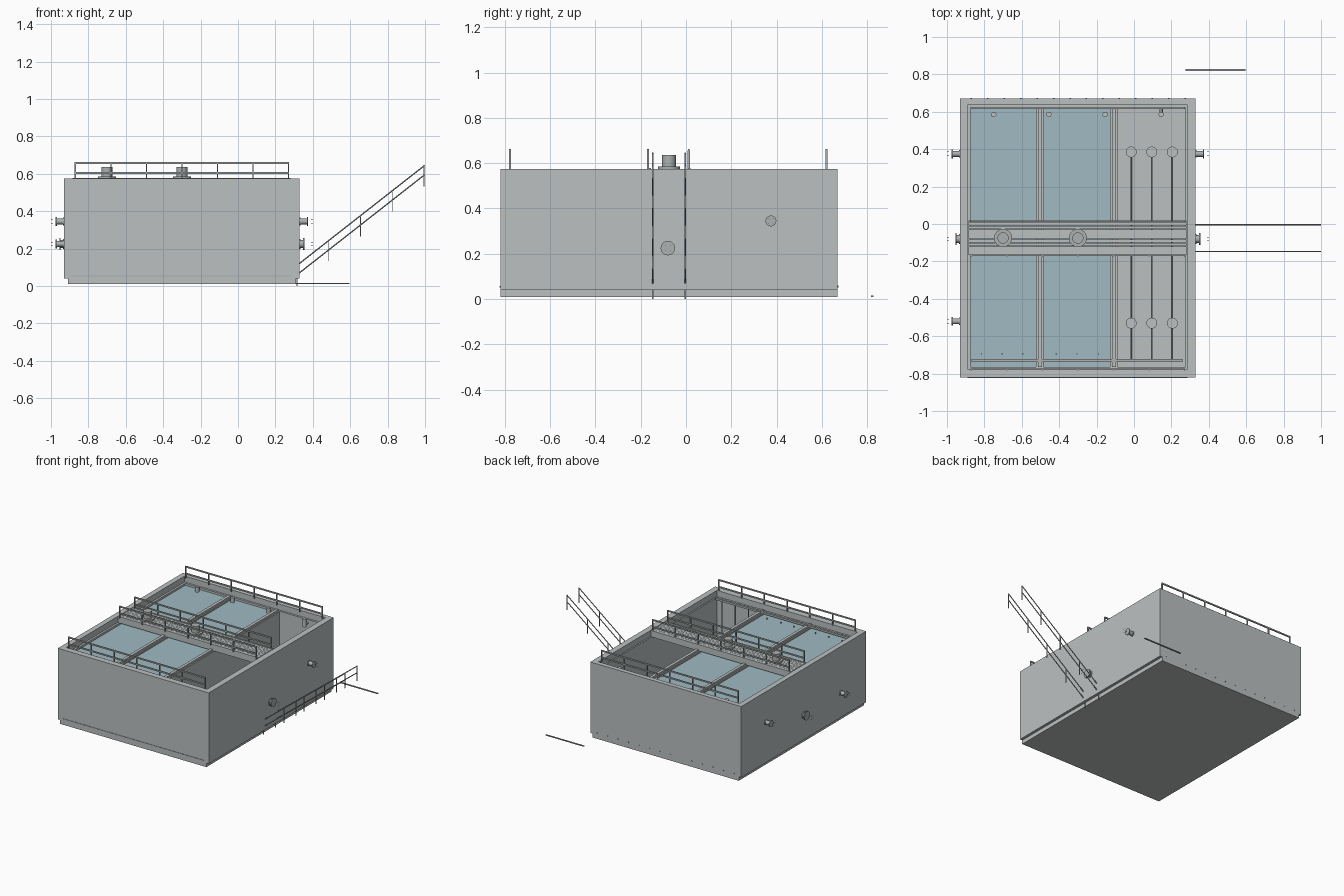
import bpy, bmesh
from mathutils import Vector, Matrix

old = bpy.data.objects.get("Cube")
if old:
    bpy.data.objects.remove(old, do_unlink=True)


def material(name, rgb):
    m = bpy.data.materials.new(name)
    m.use_nodes = True
    m.diffuse_color = (*rgb, 1)
    m.node_tree.nodes["Principled BSDF"].inputs["Base Color"].default_value = (*rgb, 1)
    return m


CONCRETE = material("concrete_grey", (0.50, 0.53, 0.53))
STEEL = material("steel_grey", (0.42, 0.44, 0.44))
WATER = material("water_blue", (0.35, 0.49, 0.54))


class Part:
    """Collects boxes and rods into one named object."""

    def __init__(self, name, mat):
        self.name, self.mat, self.bm = name, mat, bmesh.new()

    def box(self, x, y, z):
        size = [b - a for a, b in (x, y, z)]
        mid = Vector([(a + b) / 2 for a, b in (x, y, z)])
        bmesh.ops.create_cube(self.bm, size=1,
                              matrix=Matrix.Translation(mid) @ Matrix.Diagonal((*size, 1)))

    def rod(self, start, end, radius, sides=24):
        a, b = Vector(start), Vector(end)
        turn = (b - a).to_track_quat('Z', 'Y').to_matrix().to_4x4()
        bmesh.ops.create_cone(self.bm, cap_ends=True, segments=sides, radius1=radius,
                              radius2=radius, depth=(b - a).length,
                              matrix=Matrix.Translation((a + b) / 2) @ turn)

    def ring(self, outer, inner, z):
        (ax, bx, ay, by), (cx, dx, cy, dy) = outer, inner
        self.box((ax, cx), (ay, by), z)
        self.box((dx, bx), (ay, by), z)
        self.box((cx, dx), (ay, cy), z)
        self.box((cx, dx), (dy, by), z)

    def done(self, smooth=False):
        mesh = bpy.data.meshes.new(self.name)
        self.bm.to_mesh(mesh)
        self.bm.free()
        mesh.materials.append(self.mat)
        ob = bpy.data.objects.new(self.name, mesh)
        bpy.context.collection.objects.link(ob)
        if smooth:
            bpy.ops.object.select_all(action='DESELECT')
            ob.select_set(True)
            bpy.context.view_layer.objects.active = ob
            bpy.ops.object.shade_smooth_by_angle()
        return ob


LEFT, RIGHT, FRONT, BACK = -0.93, 0.33, -0.82, 0.67
RIM = 0.575
WELL = (-0.89, 0.285, -0.775, 0.635)
LINED = (-0.875, 0.275, -0.765, 0.62)

# Tank: base slab, floor, outer walls and lower inner lining
p = Part("base_slab", CONCRETE)
p.box((-0.91, 0.31), (FRONT, BACK), (0.01, 0.04))
p.done()
p = Part("tank_walls", CONCRETE)
p.ring((LEFT, RIGHT, FRONT, BACK), WELL, (0.04, RIM))
p.box(WELL[:2], WELL[2:], (0.04, 0.06))
p.done()
p = Part("wall_lining", CONCRETE)
p.ring(WELL, LINED, (0.06, 0.53))
p.done()

# Partition walls with a narrow raised cap
p = Part("partition_walls", CONCRETE)
for x in (-0.503, -0.107):
    p.box((x - 0.02, x + 0.02), LINED[2:], (0.06, 0.525))
    p.box((x - 0.011, x + 0.011), LINED[2:], (0.525, 0.54))
p.done()

# Water in the two filled basins
p = Part("basin_water", WATER)
for x0, x1 in ((-0.875, -0.523), (-0.483, -0.127)):
    p.box((x0, x1), LINED[2:], (0.06, 0.515))
p.done()

# Row of fixings along the foot of the front and back walls
p = Part("front_foot_strip", STEEL)
p.box((-0.89, 0.285), (FRONT - 0.003, FRONT), (0.052, 0.057))
p.done()
p = Part("back_foot_bolts", STEEL)
for i in range(14):
    x = -0.87 + i * 0.088
    p.rod((x, BACK, 0.055), (x, BACK + 0.004, 0.055), 0.004, 8)
p.done()

# Walkway: side beams, planks and end frames
p = Part("walkway", CONCRETE)
for y in (-0.165, 0.01):
    p.box((-0.885, 0.28), (y, y + 0.01), (0.53, RIM + 0.003))
for i in range(9):
    y = -0.154 + i * 0.0182
    p.box((-0.885, 0.28), (y, y + 0.0165), (0.56, RIM))
p.done()

# Drive motors on the walkway with shafts below
p = Part("drive_motors", STEEL)
for x in (-0.70, -0.30):
    p.rod((x, -0.075, RIM), (x, -0.075, 0.586), 0.048, 32)
    p.rod((x, -0.075, 0.586), (x, -0.075, 0.637), 0.03, 32)
    p.rod((x, -0.075, 0.06), (x, -0.075, 0.56), 0.008, 12)
p.done(True)

# Railings along the front, back and both walkway sides
for name, y in (("front_railing", -0.777), ("back_railing", 0.62),
                ("walkway_front_railing", -0.168), ("walkway_back_railing", 0.012)):
    p = Part(name, STEEL)
    for i in range(7):
        x = -0.87 + i * 0.19
        p.box((x - 0.003, x + 0.003), (y - 0.005, y + 0.005), (0.57, 0.657))
    for z in (0.605, 0.657):
        p.box((-0.873, 0.273), (y - 0.004, y + 0.004), (z - 0.005, z + 0.005))
    p.done()

# Sloping stair handrails
for name, y in (("stair_front_handrail", -0.147), ("stair_back_handrail", -0.004)):
    p = Part(name, STEEL)
    for drop in (0, 0.05):
        p.rod((0.315, y, 0.11 - drop), (0.998, y, 0.645 - drop), 0.0035, 8)
    for i in range(5):
        x = 0.315 + i * 0.17
        z = 0.11 + i * 0.133
        p.box((x - 0.002, x + 0.002), (y - 0.003, y + 0.003), (z - 0.11, z))
    p.done()

# Flanged pipe connections through the side walls
p = Part("pipe_flanges", STEEL)
for side, y, z, r in ((1, 0.375, 0.345, 0.024), (1, -0.08, 0.225, 0.032),
                      (-1, 0.375, 0.345, 0.024), (-1, -0.08, 0.225, 0.032),
                      (-1, -0.52, 0.225, 0.024)):
    wall = RIGHT if side > 0 else LEFT
    reach = 0.045 if r < 0.03 else 0.025
    out = lambda d: (wall + side * d, y, z)
    p.rod(out(0), out(reach), r * 0.65)
    p.rod(out(0), out(0.005), r * 0.85)
    p.rod(out(reach - 0.007), out(reach), r)
    for dy in (-0.01, 0.01):
        for dz in (-0.01, 0.01):
            p.rod((wall + side * 0.06, y + dy, z + dz),
                  (wall + side * 0.07, y + dy, z + dz), 0.0015, 6)
p.done(True)

# Overflow stubs near the back wall
p = Part("overflow_stubs", CONCRETE)
for x in (-0.75, -0.455, -0.155, 0.145):
    p.rod((x, 0.585, 0.49), (x, 0.585, 0.55), 0.014)
    p.rod((x, 0.585, 0.505), (x, 0.635, 0.505), 0.009, 12)
p.done(True)

# Air header along the front wall with small taps over the water
p = Part("air_header", STEEL)
p.box((-0.87, 0.26), (-0.738, -0.722), (0.53, 0.545))
for x in (-0.815, -0.705, -0.595, -0.415, -0.305, -0.19):
    p.rod((x, -0.695, 0.51), (x, -0.695, 0.525), 0.004, 8)
p.done()

# Air pipes and floor diffusers in the dry basin
p = Part("air_pipes", STEEL)
d = Part("floor_diffusers", CONCRETE)
for x in (-0.015, 0.095, 0.205):
    p.rod((x, -0.722, 0.08), (x, -0.722, 0.535), 0.004, 8)
    p.rod((x, -0.722, 0.08), (x, 0.385, 0.08), 0.004, 8)
    for y in (-0.53, 0.385):
        d.rod((x, y, 0.06), (x, y, 0.095), 0.029, 28)
p.done()
d.done(True)

# Loose bar on the ground behind the tank
p = Part("ground_bar", STEEL)
p.box((0.275, 0.595), (0.818, 0.828), (0.01, 0.016))
p.done()
